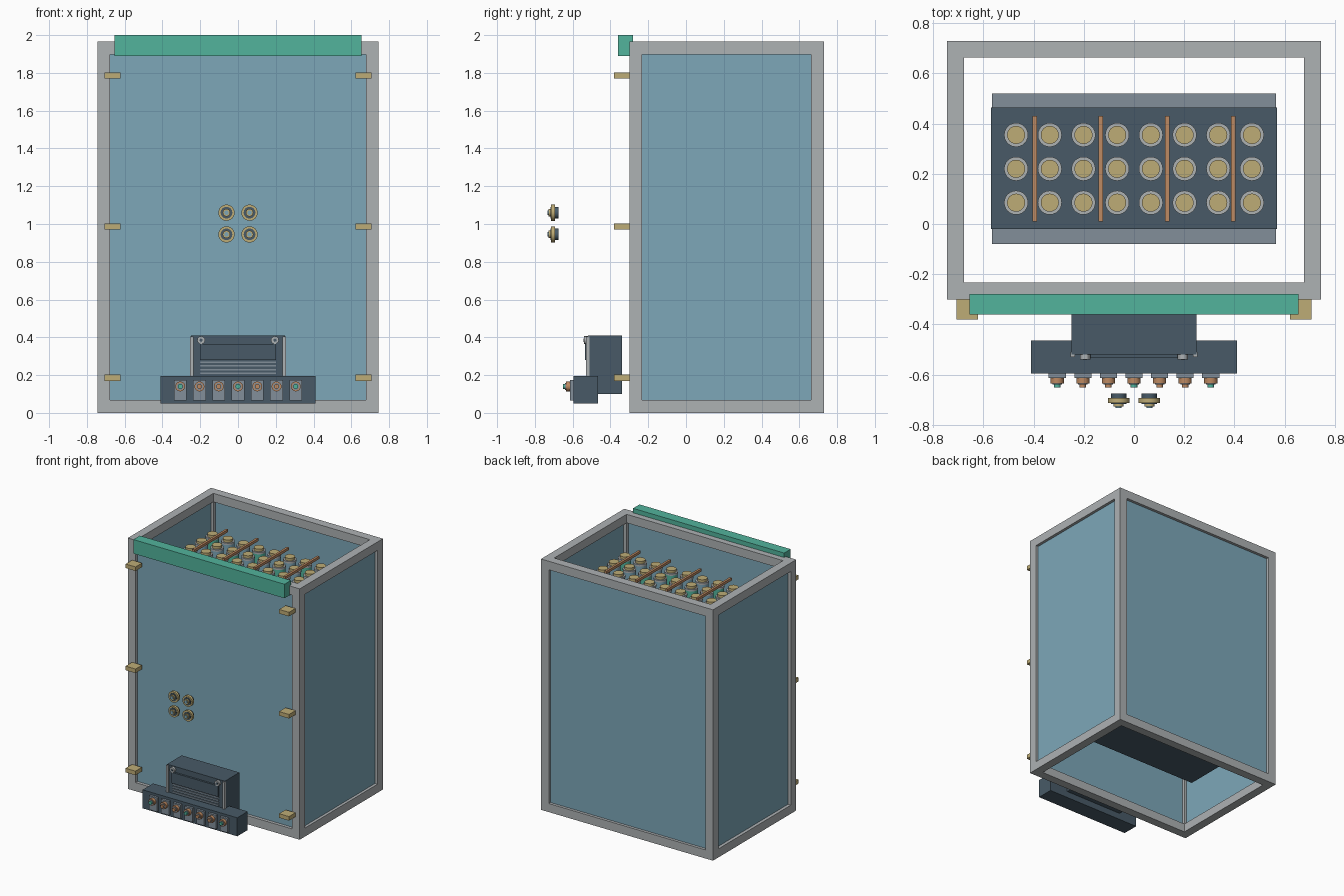
import bpy, bmesh
from mathutils import Matrix, Vector

cube = bpy.data.objects.get("Cube")
if cube:
    bpy.data.objects.remove(cube, do_unlink=True)


def material(name, r, g, b):
    lin = [((c / 255 + 0.055) / 1.055) ** 2.4 for c in (r, g, b)]
    m = bpy.data.materials.new(name)
    m.use_nodes = True
    m.diffuse_color = (*lin, 1)
    m.node_tree.nodes["Principled BSDF"].inputs["Base Color"].default_value = (*lin, 1)
    return m


FRAME = material("frame grey", 174, 178, 180)
PANEL = material("panel blue", 125, 167, 185)
TEAL = material("teal", 82, 179, 156)
TAN = material("brass tan", 190, 172, 118)
COPPER = material("copper", 190, 138, 98)
DARK = material("dark slate", 72, 90, 103)
STEEL = material("steel grey", 130, 143, 154)


def finish(name, bm, mat, smooth=False):
    mesh = bpy.data.meshes.new(name)
    bm.to_mesh(mesh)
    bm.free()
    mesh.materials.append(mat)
    ob = bpy.data.objects.new(name, mesh)
    bpy.context.collection.objects.link(ob)
    if smooth:
        bpy.ops.object.select_all(action="DESELECT")
        ob.select_set(True)
        bpy.context.view_layer.objects.active = ob
        bpy.ops.object.shade_smooth_by_angle()
    return ob


def boxes(name, mat, spans):
    """Each span is (x0, x1, y0, y1, z0, z1)."""
    bm = bmesh.new()
    for x0, x1, y0, y1, z0, z1 in spans:
        mid = Vector((x0 + x1, y0 + y1, z0 + z1)) / 2
        size = Matrix.Diagonal((x1 - x0, y1 - y0, z1 - z0, 1))
        bmesh.ops.create_cube(bm, size=1, matrix=Matrix.Translation(mid) @ size)
    return finish(name, bm, mat)


def cylinders(name, mat, centres, radius, start, end, axis="Z", sides=24):
    """Cylinders along z at (x, y), or along y at (x, z)."""
    bm = bmesh.new()
    for a, b in centres:
        mid = (start + end) / 2
        if axis == "Z":
            m = Matrix.Translation((a, b, mid))
        else:
            m = Matrix.Translation((a, mid, b)) @ Matrix.Rotation(1.570796, 4, "X")
        bmesh.ops.create_cone(bm, cap_ends=True, segments=sides, radius1=radius,
                              radius2=radius, depth=abs(end - start), matrix=m)
    return finish(name, bm, mat, smooth=True)


# Cabinet frame
X, Y0, Y1, H, T = 0.745, -0.30, 0.73, 1.965, 0.067
xs = [(-X, -X + T), (X - T, X)]
ys = [(Y0, Y0 + T), (Y1 - T, Y1)]
zs = [(0, T), (H - T, H)]
boxes("frame_posts", FRAME, [(*x, *y, T, H - T) for x in xs for y in ys])
boxes("frame_cross_beams", FRAME, [(-X, X, *y, *z) for y in ys for z in zs])
boxes("frame_side_beams", FRAME, [(*x, Y0 + T, Y1 - T, *z) for x in xs for z in zs])

# Wall panels, set into the middle of the beams
P0, P1 = 0.025, 0.045
inner = X - T + 0.01
for name, y in (("front_panel", Y0), ("back_panel", Y1 - T)):
    boxes(name, PANEL, [(-inner, inner, y + P0, y + P1, T - 0.01, H - T + 0.01)])
for name, x in (("right_panel", -X), ("left_panel", X - T)):
    boxes(name, PANEL, [(x + P0, x + P1, Y0 + T - 0.01, Y1 - T + 0.01, T - 0.01, H - T + 0.01)])

# Top bar and door clips
boxes("top_bar", TEAL, [(-0.655, 0.655, -0.36, -0.28, 1.89, 2.0)])
boxes("door_clips", TAN, [(c - 0.043, c + 0.043, -0.38, Y0, z, z + 0.032)
                          for c in (-0.665, 0.665) for z in (0.17, 0.97, 1.77)])

# Battery stack
tiers = (0.28, 0.78, 1.28)
boxes("battery_trays", DARK, [(-0.57, 0.57, -0.02, 0.465, z, z + 0.42) for z in tiers])
boxes("spacer_plates", STEEL, [(-0.565, 0.565, -0.08, 0.52, z - 0.08, z) for z in tiers[1:]])
cells = [(-0.47 + 0.1343 * i, 0.085 + 0.135 * j, (i + 2 * j) % 3 == 1)
         for i in range(8) for j in range(3)]
spots = [c[:2] for c in cells]
cylinders("blue_cells", PANEL, [c[:2] for c in cells if not c[2]], 0.045, 1.69, 1.80)
cylinders("teal_cells", TEAL, [c[:2] for c in cells if c[2]], 0.045, 1.69, 1.80)
cylinders("cell_collars", FRAME, spots, 0.048, 1.79, 1.805)
cylinders("cell_caps", TAN, spots, 0.036, 1.80, 1.825)
boxes("bus_bars", COPPER, [(x - 0.009, x + 0.009, 0.01, 0.43, 1.83, 1.85)
                           for x in (-0.395, -0.132, 0.132, 0.395)])

# Four front connectors
plugs = [(x, z) for x in (-0.061, 0.061) for z in (0.945, 1.06)]
cylinders("connector_bodies", DARK, plugs, 0.031, -0.717, -0.675, "Y")
ring = cylinders("connector_flanges", TAN, plugs, 0.043, -0.714, -0.694, "Y")
cylinders("connector_stubs", TAN, plugs, 0.02, -0.728, -0.71, "Y")
cylinders("connector_tips", PANEL, plugs, 0.012, -0.734, -0.72, "Y")

# Control unit
boxes("control_unit", DARK, [(-0.25, 0.25, -0.52, -0.34, 0.10, 0.41),
                             (-0.2, 0.2, -0.535, -0.52, 0.28, 0.365)])
boxes("control_rails", FRAME, [(s * 0.245 - 0.009, s * 0.245 + 0.009, -0.53, -0.51, 0.19, 0.405)
                               for s in (-1, 1)])
boxes("control_fins", STEEL, [(-0.2, 0.2, -0.527, -0.519, z, z + 0.008)
                              for z in (0.205, 0.225, 0.245, 0.265)])
screws = [(-0.195, 0.385), (0.195, 0.385)]
cylinders("control_screws", FRAME, screws, 0.021, -0.54, -0.515, "Y", 12)
cylinders("control_screw_sockets", DARK, screws, 0.009, -0.543, -0.535, "Y", 6)

# Terminal block
boxes("terminal_block", DARK, [(-0.41, 0.41, -0.595, -0.465, 0.05, 0.195)])
posts = [(-0.306 + 0.102 * i, 0.14) for i in range(7)]
boxes("terminal_plates", STEEL, [(x - 0.034, x + 0.034, -0.613, -0.59, 0.065, 0.175)
                                 for x, z in posts])
cylinders("terminal_nuts", COPPER, posts, 0.026, -0.636, -0.61, "Y")
cylinders("terminal_washers", STEEL, posts, 0.019, -0.64, -0.63, "Y")
cylinders("teal_terminal_tips", TEAL, posts[::3], 0.013, -0.652, -0.63, "Y")
cylinders("copper_terminal_tips", COPPER, [p for i, p in enumerate(posts) if i % 3],
          0.013, -0.652, -0.63, "Y")
